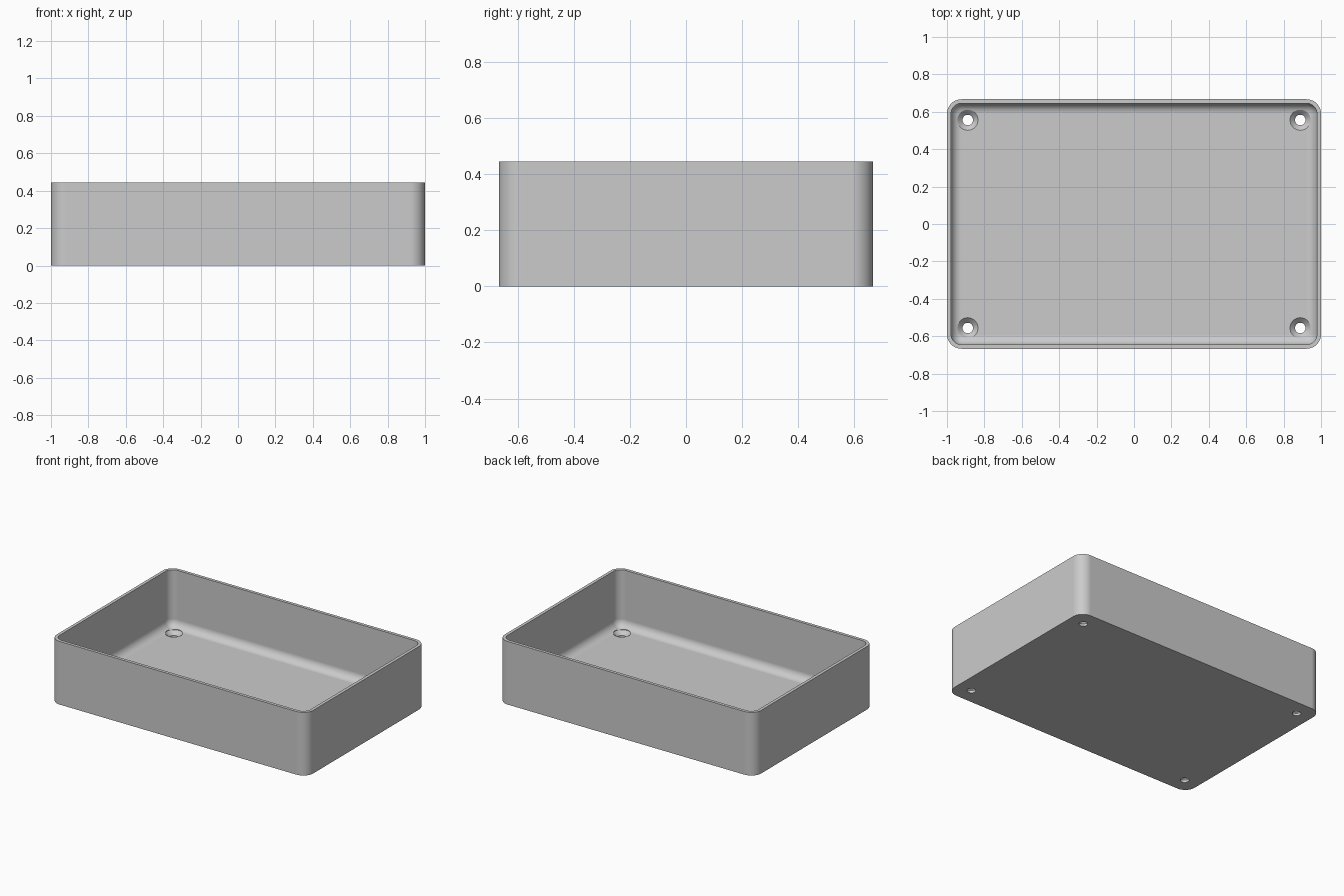
import bpy, bmesh
from math import pi, sin, cos

if "Cube" in bpy.data.objects:
    bpy.data.objects.remove(bpy.data.objects["Cube"])

HALF_X, HALF_Y, HEIGHT = 1.0, 0.667, 0.445
CORNER, WALL, FLOOR, FILLET = 0.078, 0.022, 0.044, 0.055
STEPS = 12

grey = bpy.data.materials.new("light grey")
grey.use_nodes = True
colour = (0.6, 0.6, 0.6, 1)
grey.diffuse_color = colour
grey.node_tree.nodes["Principled BSDF"].inputs["Base Color"].default_value = colour


def make_object(name, bm):
    bmesh.ops.recalc_face_normals(bm, faces=bm.faces)
    mesh = bpy.data.meshes.new(name)
    bm.to_mesh(mesh)
    bm.free()
    mesh.materials.append(grey)
    obj = bpy.data.objects.new(name, mesh)
    bpy.context.collection.objects.link(obj)
    return obj


def loft(bm, rings):
    """Skin a stack of equal point rings and cap both ends."""
    loops = [[bm.verts.new(p) for p in ring] for ring in rings]
    for a, b in zip(loops, loops[1:]):
        for i in range(len(a)):
            j = (i + 1) % len(a)
            bm.faces.new((a[i], a[j], b[j], b[i]))
    bm.faces.new(loops[0])
    bm.faces.new(loops[-1])


def rounded_rectangle(inset, z):
    radius = max(CORNER - inset, 0.001)
    cx, cy = HALF_X - inset - radius, HALF_Y - inset - radius
    points = []
    for quarter, (sx, sy) in enumerate(((1, 1), (-1, 1), (-1, -1), (1, -1))):
        for k in range(STEPS + 1):
            a = (quarter + k / STEPS) * pi / 2
            points.append((sx * cx + radius * cos(a), sy * cy + radius * sin(a), z))
    return points


def circle(x, y, radius, z, sides=40):
    return [(x + radius * cos(2 * pi * i / sides),
             y + radius * sin(2 * pi * i / sides), z) for i in range(sides)]


# Open tray: outer wall, flat rim, inner wall, filleted floor edge
rings = [rounded_rectangle(0, 0), rounded_rectangle(0, HEIGHT),
         rounded_rectangle(WALL, HEIGHT)]
for k in range(STEPS + 1):
    a = k / STEPS * pi / 2
    rings.append(rounded_rectangle(WALL + FILLET * (1 - cos(a)),
                                   FLOOR + FILLET * (1 - sin(a))))
bm = bmesh.new()
loft(bm, rings)
tray = make_object("tray", bm)

# Countersunk screw holes in the four floor corners
bm = bmesh.new()
for x in (-0.889, 0.889):
    for y in (-0.556, 0.556):
        loft(bm, [circle(x, y, 0.028, -0.1), circle(x, y, 0.028, FLOOR - 0.027),
                  circle(x, y, 0.055, FLOOR), circle(x, y, 0.055, FLOOR + 0.1)])
cutter = make_object("screw_hole_cutter", bm)
cutter.hide_render = True

bpy.context.view_layer.objects.active = tray
tray.select_set(True)
cut = tray.modifiers.new("screw holes", "BOOLEAN")
cut.operation = "DIFFERENCE"
cut.solver = "EXACT"
cut.object = cutter
bpy.ops.object.modifier_apply(modifier=cut.name)
bpy.data.objects.remove(cutter)

# Smooth rounded surfaces, crisp rim and hole edges
bpy.ops.object.shade_smooth_by_angle(angle=pi / 6)
weighted = tray.modifiers.new("even shading", "WEIGHTED_NORMAL")
weighted.keep_sharp = True
